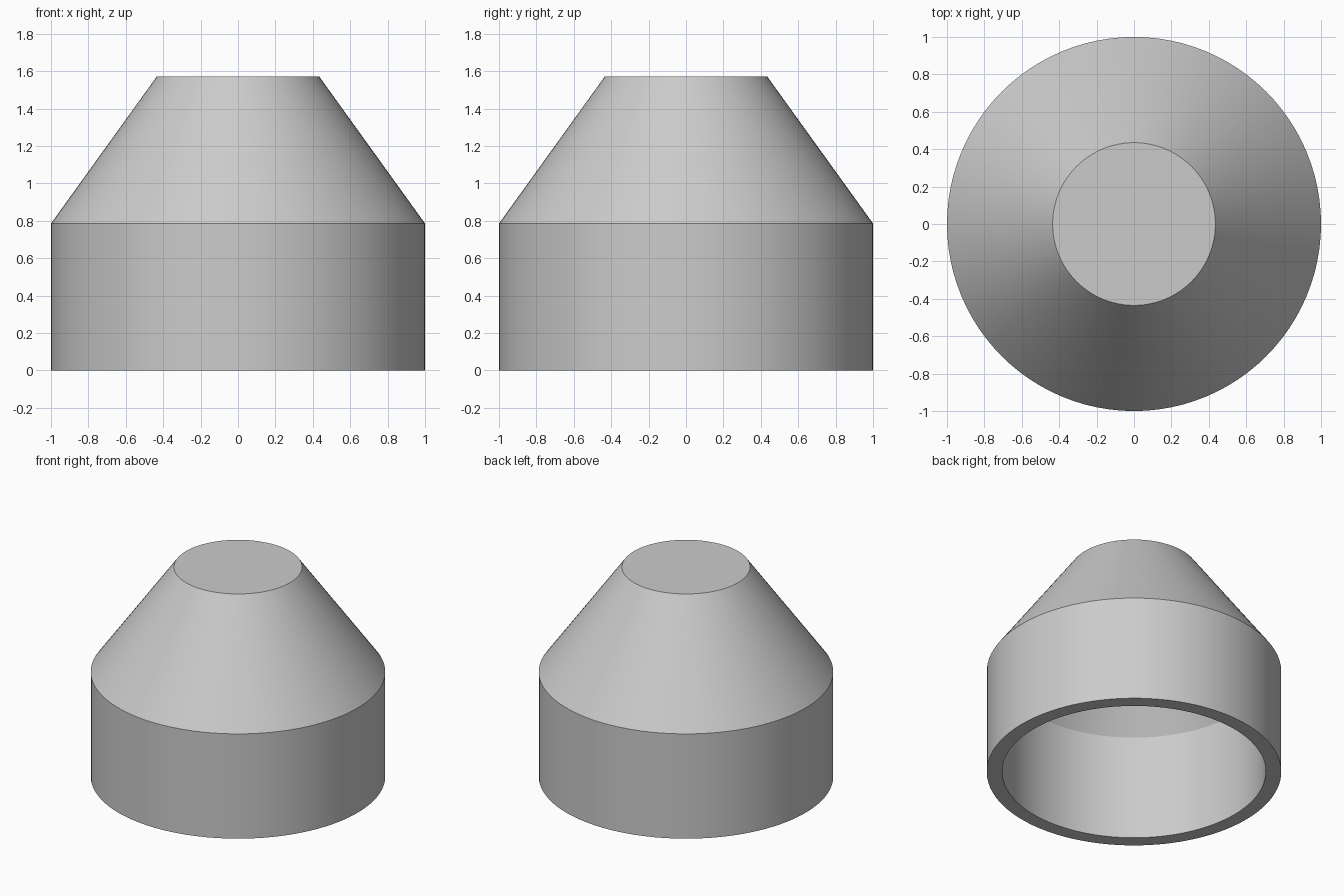
import bpy
import bmesh
import math

cube = bpy.data.objects.get("Cube")
if cube:
    bpy.data.objects.remove(cube, do_unlink=True)

SEGMENTS = 96

# Single plain grey
grey = bpy.data.materials.new("light grey")
grey.use_nodes = True
colour = (0.6, 0.6, 0.6, 1)
grey.diffuse_color = colour
grey.node_tree.nodes["Principled BSDF"].inputs["Base Color"].default_value = colour


def lathe(name, profile):
    """Turn a closed (radius, height) profile around the z axis."""
    bm = bmesh.new()
    verts = [bm.verts.new((r, 0, z)) for r, z in profile]
    edges = [bm.edges.new(pair) for pair in zip(verts, verts[1:])]
    bmesh.ops.spin(bm, geom=verts + edges, cent=(0, 0, 0), axis=(0, 0, 1),
                   angle=math.tau, steps=SEGMENTS, use_duplicate=False)
    bmesh.ops.remove_doubles(bm, verts=bm.verts[:], dist=0.0001)
    bmesh.ops.recalc_face_normals(bm, faces=bm.faces[:])
    mesh = bpy.data.meshes.new(name)
    bm.to_mesh(mesh)
    bm.free()
    mesh.materials.append(grey)
    obj = bpy.data.objects.new(name, mesh)
    bpy.context.collection.objects.link(obj)
    return obj


# Hollow cap: outer top, cone and skirt, then rim, bore and inner cone
cap = lathe("hollow_cone_cap", [
    (0, 1.57), (0.435, 1.57), (1, 0.785), (1, 0),
    (0.895, 0), (0.895, 0.785), (0.40, 1.50), (0, 1.50),
])

bpy.ops.object.select_all(action="DESELECT")
cap.select_set(True)
bpy.context.view_layer.objects.active = cap
bpy.ops.object.shade_smooth_by_angle(angle=math.radians(25))
